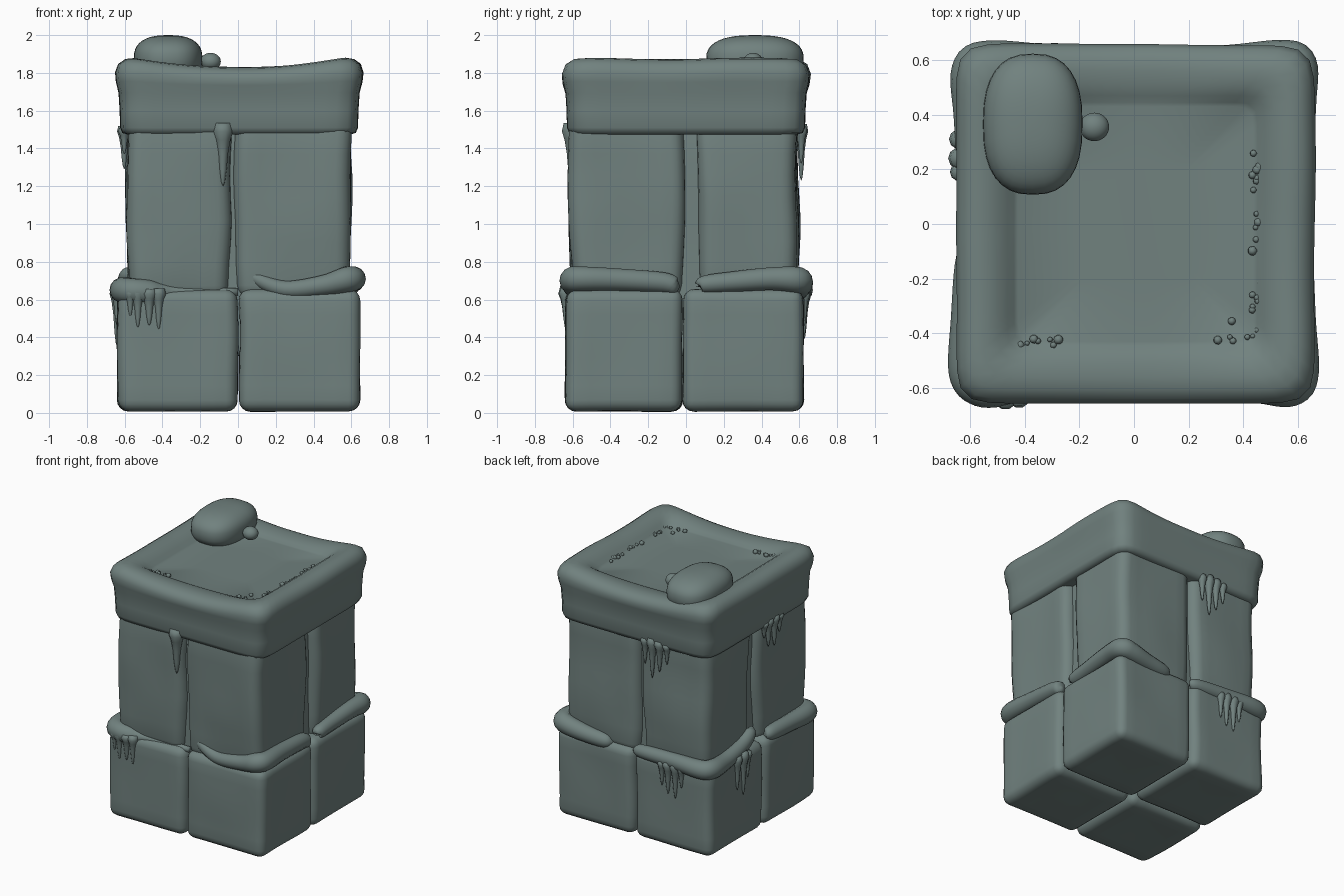
import bpy, bmesh, math, random
from mathutils import Vector, noise

if "Cube" in bpy.data.objects:
    bpy.data.objects.remove(bpy.data.objects["Cube"])

random.seed(4)
mat = bpy.data.materials.new("grey green stone")
mat.diffuse_color = (0.165, 0.222, 0.212, 1)
mat.use_nodes = True
mat.node_tree.nodes["Principled BSDF"].inputs["Base Color"].default_value = mat.diffuse_color


def finish(bm, name):
    bmesh.ops.recalc_face_normals(bm, faces=bm.faces)
    me = bpy.data.meshes.new(name)
    bm.to_mesh(me)
    bm.free()
    me.materials.append(mat)
    for p in me.polygons:
        p.use_smooth = True
    ob = bpy.data.objects.new(name, me)
    bpy.context.collection.objects.link(ob)
    return ob


def block(name, lo, hi, r, taper=1.0, wobble=0.012):
    """Rounded, slightly uneven stone block; taper scales its bottom."""
    lo, hi = Vector(lo), Vector(hi)
    c, s = (lo + hi) / 2, hi - lo
    bm = bmesh.new()
    bmesh.ops.create_cube(bm, size=1)
    for v in bm.verts:
        v.co = Vector(v.co[i] * s[i] for i in range(3))
    bmesh.ops.bevel(bm, geom=bm.edges[:], offset=r, segments=4, profile=0.5, affect='EDGES')
    long_edges = [e for e in bm.edges if e.calc_length() > 0.2]
    bmesh.ops.subdivide_edges(bm, edges=long_edges, cuts=6, use_grid_fill=True)
    for v in bm.verts:
        t = v.co.z / s.z + 0.5
        k = taper + (1 - taper) * min(1, t * 2.5)
        v.co.x *= k
        v.co.y *= k
        v.co += c
        n = noise.noise_vector(v.co * 2.5) * wobble
        n.z *= 0.3
        v.co += n
    return finish(bm, name)


def sweep(name, pts, n=14):
    """Round snow roll along points (x, y, z, radius), with rounded ends."""
    # Catmull-Rom smoothing of the path
    P = [Vector(p) for p in pts]
    P = [P[0] * 2 - P[1]] + P + [P[-1] * 2 - P[-2]]
    path = []
    for i in range(1, len(P) - 2):
        a, b, c, d = P[i - 1:i + 3]
        for j in range(6):
            t = j / 6
            path.append(0.5 * (2 * b + (c - a) * t + (2 * a - 5 * b + 4 * c - d) * t * t
                               + (3 * b - a - 3 * c + d) * t ** 3))
    path.append(P[-2])
    bm = bmesh.new()
    rings = []
    for i, p in enumerate(path):
        tan = (path[min(i + 1, len(path) - 1)] - path[max(i - 1, 0)]).to_3d().normalized()
        side = tan.cross(Vector((0, 0, 1))).normalized()
        up = side.cross(tan)
        r = max(p.w, 0.004)
        rings.append([bm.verts.new(p.to_3d() + (side * math.cos(a) + up * math.sin(a)) * r)
                      for a in (2 * math.pi * k / n for k in range(n))])
    for A, B in zip(rings, rings[1:]):
        for k in range(n):
            bm.faces.new((A[k], A[(k + 1) % n], B[(k + 1) % n], B[k]))
    bm.faces.new(rings[0])
    bm.faces.new(rings[-1])
    return finish(bm, name)


def icicles(name, x, y, z, along, fingers):
    """Row of tapering drips; fingers = (offset, length, radius)."""
    bm = bmesh.new()
    n = 10
    for off, length, rad in fingers:
        cx, cy = x + along[0] * off, y + along[1] * off
        rings = []
        for t, k in ((-0.15, 0.9), (0, 1.1), (0.15, 0.8), (0.4, 0.55), (0.7, 0.4), (0.92, 0.22), (1, 0.03)):
            rings.append([bm.verts.new((cx + rad * k * math.cos(a), cy + rad * k * math.sin(a), z - t * length))
                          for a in (2 * math.pi * j / n for j in range(n))])
        for A, B in zip(rings, rings[1:]):
            for j in range(n):
                bm.faces.new((A[j], A[(j + 1) % n], B[(j + 1) % n], B[j]))
        bm.faces.new(rings[0])
        bm.faces.new(rings[-1])
    return finish(bm, name)


def ellipsoid(name, c, s, power=1.0):
    bm = bmesh.new()
    bmesh.ops.create_uvsphere(bm, u_segments=32, v_segments=20, radius=1)
    for v in bm.verts:
        v.co = Vector(c[i] + s[i] * math.copysign(abs(v.co[i]) ** power, v.co[i]) for i in range(3))
    return finish(bm, name)


# Lower and upper stones, two by two
for sx, xn in ((-1, "left"), (1, "right")):
    for sy, yn in ((-1, "front"), (1, "back")):
        x0, x1 = (-0.635, -0.002) if sx < 0 else (0.006, 0.642)
        y0, y1 = (-0.638, -0.02) if sy < 0 else (-0.015, 0.622)
        block(f"lower_stone_{yn}_{xn}", (x0, y0, 0.008), (x1, y1, 0.655), 0.06)
        x0, x1 = (-0.588, -0.03) if sx < 0 else (-0.015, 0.595)
        y0, y1 = (-0.615, -0.01) if sy < 0 else (0.06, 0.592)
        block(f"upper_stone_{yn}_{xn}", (x0, y0, 0.6), (x1, y1, 1.56), 0.075, 0.95, 0.02)
block("inner_core", (-0.53, -0.55, 0.3), (0.53, 0.53, 1.55), 0.05)

# Cap: rounded square rings with a raised rim and a sunken floor
rings_def = [(0.3, 1.478, 0), (0.59, 1.474, 0), (0.618, 1.482, 0), (0.63, 1.51, 0), (0.632, 1.6, 0),
             (0.638, 1.69, 0.1), (0.652, 1.735, 0.4), (0.656, 1.77, 0.7), (0.64, 1.805, 0.9),
             (0.605, 1.825, 1), (0.56, 1.832, 1), (0.51, 1.828, 0.9), (0.47, 1.817, 0.6),
             (0.445, 1.803, 0.3), (0.43, 1.80, 0), (0.2, 1.80, 0)]
bm = bmesh.new()
rows = []
N = 96
for h, z, lift in rings_def:
    row = []
    for k in range(N):
        a = 2 * math.pi * (k + 0.5) / N
        c, s = math.cos(a), math.sin(a)
        q = 13 if h > 0.5 else 20
        r = h / (abs(c) ** q + abs(s) ** q) ** (1 / q)
        x, y = r * c, r * s
        wob = noise.noise(Vector((x * 2.2, y * 2.2, z))) * 0.014 * (lift + 0.25)
        zz = z + lift * 0.05 * min(1, (abs(x) / 0.56) ** 2) - lift * 0.01 * (1 - abs(y) / 0.66)
        row.append(bm.verts.new((x * (1 + wob) + 0.005, y * (1 + wob), zz + wob * 0.4)))
    rows.append(row)
for A, B in zip(rows, rows[1:]):
    for k in range(N):
        bm.faces.new((A[k], A[(k + 1) % N], B[(k + 1) % N], B[k]))
bm.faces.new(rows[0])
bm.faces.new(rows[-1])
finish(bm, "cap")

# Crumbs along the inner edge of the cap, front and right
bm = bmesh.new()
for i in range(34):
    t = random.random()
    if i < 20:
        p = (0.45 + random.uniform(-0.02, 0.015), -0.42 + 0.68 * t, 1.807)
    elif i < 28:
        p = (-0.43 + 0.22 * t, -0.44 + random.uniform(-0.01, 0.02), 1.807)
    else:
        p = (0.3 + 0.14 * t, -0.44 + 0.09 * random.random(), 1.805)
    g = bmesh.ops.create_icosphere(bm, subdivisions=1, radius=random.uniform(0.01, 0.02))
    bmesh.ops.translate(bm, verts=g["verts"], vec=p)
finish(bm, "cap_crumbs")

# Lumps on top
ellipsoid("top_lump", (-0.37, 0.365, 1.875), (0.182, 0.258, 0.125), 0.8)
ellipsoid("small_lump", (-0.145, 0.355, 1.86), (0.054, 0.052, 0.046))
ellipsoid("lump_neck", (-0.19, 0.355, 1.855), (0.05, 0.025, 0.025))

# Rolls on the ledge, wrapping each corner
sweep("ledge_roll_front_right", [(0.06, -0.56, 0.76, 0.01), (0.1, -0.57, 0.71, 0.035), (0.25, -0.59, 0.655, 0.045),
      (0.45, -0.6, 0.675, 0.055), (0.57, -0.6, 0.705, 0.068), (0.61, -0.54, 0.71, 0.066), (0.605, -0.35, 0.705, 0.06),
      (0.6, -0.12, 0.69, 0.055), (0.6, -0.06, 0.67, 0.045), (0.6, -0.035, 0.665, 0.01)])
sweep("ledge_roll_back_right", [(0.6, 0.07, 0.67, 0.01), (0.6, 0.09, 0.68, 0.045), (0.6, 0.25, 0.695, 0.055),
      (0.605, 0.45, 0.71, 0.062), (0.6, 0.58, 0.705, 0.07), (0.54, 0.605, 0.69, 0.068), (0.4, 0.6, 0.665, 0.06),
      (0.24, 0.59, 0.65, 0.05), (0.19, 0.58, 0.65, 0.01)])
sweep("ledge_roll_back_left", [(0.0, 0.58, 0.65, 0.01), (-0.04, 0.59, 0.65, 0.045), (-0.3, 0.6, 0.655, 0.055),
      (-0.53, 0.605, 0.65, 0.066), (-0.6, 0.56, 0.65, 0.068), (-0.6, 0.4, 0.65, 0.06), (-0.59, 0.2, 0.68, 0.055),
      (-0.58, 0.08, 0.73, 0.045), (-0.57, 0.04, 0.76, 0.01)])
sweep("ledge_roll_front_left", [(-0.59, -0.08, 0.66, 0.01), (-0.6, -0.12, 0.66, 0.05), (-0.61, -0.35, 0.655, 0.06),
      (-0.61, -0.54, 0.65, 0.068), (-0.56, -0.6, 0.645, 0.068), (-0.47, -0.6, 0.64, 0.064),
      (-0.4, -0.59, 0.64, 0.045), (-0.3, -0.58, 0.64, 0.03), (0.0, -0.57, 0.64, 0.02)])

# Icicles under the rolls
X, Y = (1, 0), (0, 1)
icicles("ledge_icicles_front", -0.49, -0.635, 0.63, X,
        [(-0.08, 0.12, 0.03), (-0.04, 0.18, 0.035), (0.02, 0.17, 0.04), (0.07, 0.19, 0.035)])
icicles("ledge_icicles_back", -0.32, 0.625, 0.62, X,
        [(-0.08, 0.14, 0.03), (-0.03, 0.23, 0.035), (0.03, 0.21, 0.035), (0.08, 0.16, 0.03)])
icicles("ledge_icicles_left", -0.64, 0.26, 0.63, Y,
        [(-0.07, 0.17, 0.03), (-0.02, 0.28, 0.036), (0.05, 0.22, 0.033)])

# Icicles under the cap
icicles("cap_icicle_front", -0.08, -0.605, 1.49, X, [(0, 0.29, 0.05)])
icicles("cap_icicles_back", -0.17, 0.61, 1.49, X,
        [(-0.1, 0.13, 0.028), (-0.04, 0.2, 0.035), (0.02, 0.26, 0.035), (0.08, 0.17, 0.03)])
icicles("cap_icicles_left", -0.602, -0.15, 1.49, Y,
        [(-0.09, 0.12, 0.03), (-0.03, 0.2, 0.035), (0.04, 0.18, 0.035), (0.09, 0.1, 0.03)])
